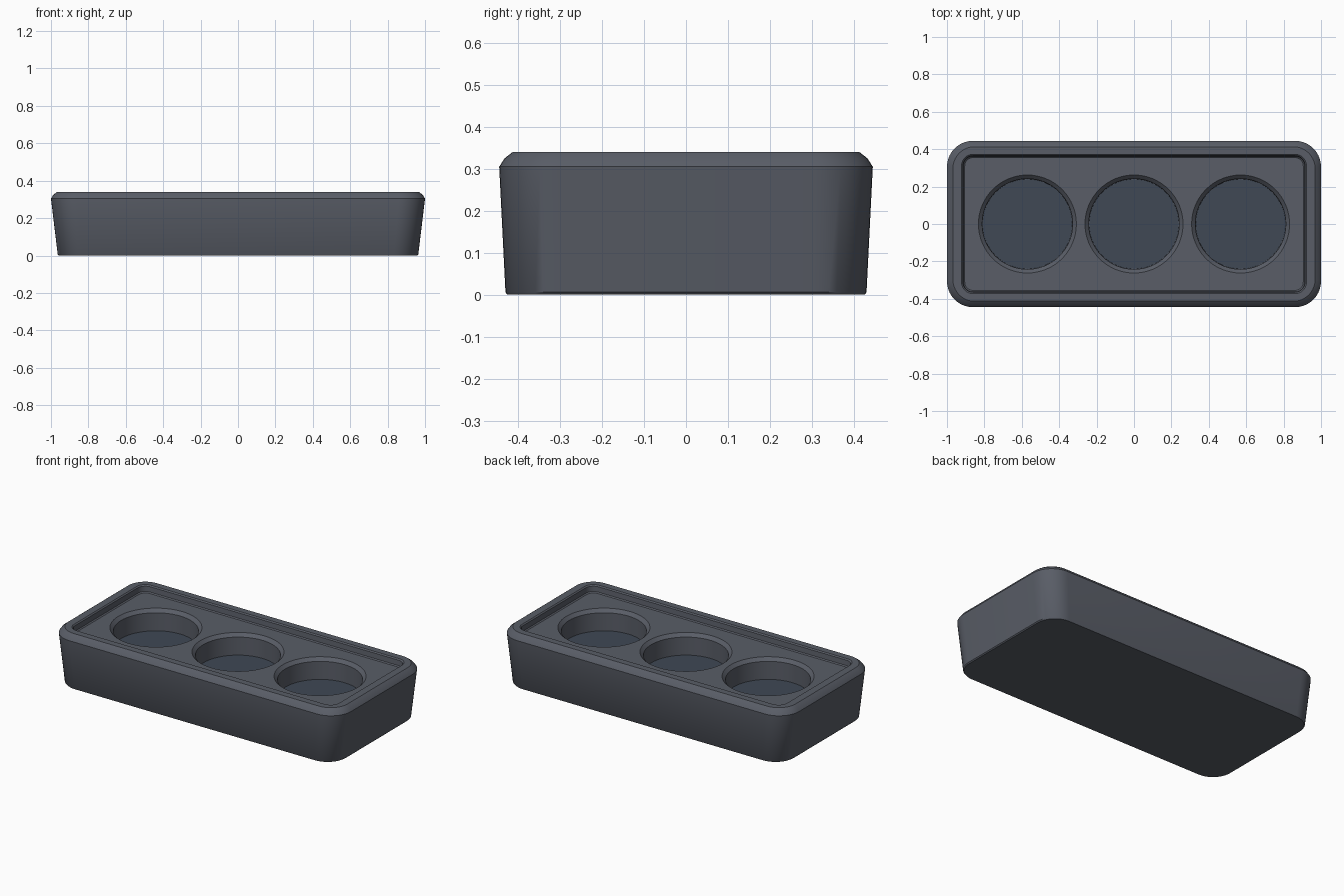
import bpy, bmesh, math

if "Cube" in bpy.data.objects:
    bpy.data.objects.remove(bpy.data.objects["Cube"])


def material(name, color):
    m = bpy.data.materials.new(name)
    m.diffuse_color = (*color, 1)
    m.use_nodes = True
    m.node_tree.nodes["Principled BSDF"].inputs["Base Color"].default_value = m.diffuse_color
    return m


def finish(bm, name, mat):
    bmesh.ops.recalc_face_normals(bm, faces=bm.faces)
    mesh = bpy.data.meshes.new(name)
    bm.to_mesh(mesh)
    bm.free()
    ob = bpy.data.objects.new(name, mesh)
    bpy.context.collection.objects.link(ob)
    mesh.materials.append(mat)
    return ob


def rounded_rect(hx, hy, r, seg=10):
    pts = []
    for k, (sx, sy) in enumerate([(1, 1), (-1, 1), (-1, -1), (1, -1)]):
        for i in range(seg + 1):
            a = math.pi / 2 * (k + i / seg)
            pts.append((sx * (hx - r) + r * math.cos(a), sy * (hy - r) + r * math.sin(a)))
    return pts


def circle(r, n=64):
    return [(r * math.cos(2 * math.pi * i / n), r * math.sin(2 * math.pi * i / n)) for i in range(n)]


def loft(name, sections, mat):
    """Skin a stack of (outline, z) sections and cap both ends."""
    bm = bmesh.new()
    rings = [[bm.verts.new((x, y, z)) for x, y in outline] for outline, z in sections]
    for a, b in zip(rings, rings[1:]):
        for i in range(len(a)):
            j = (i + 1) % len(a)
            bm.faces.new((a[i], a[j], b[j], b[i]))
    bm.faces.new(rings[0][::-1])
    bm.faces.new(rings[-1])
    return finish(bm, name, mat)


def select_only(ob):
    bpy.ops.object.select_all(action='DESELECT')
    ob.select_set(True)
    bpy.context.view_layer.objects.active = ob


body_mat = material("slate", (0.10, 0.11, 0.135))
floor_mat = material("dark_slate", (0.05, 0.065, 0.09))
DECK, FLOOR = 0.295, 0.16

# Tray body: tapered sides, softened rim, sunken deck
profile = [  # half x, half y, corner radius, z
    (0.958, 0.426, 0.125, 0.0), (0.964, 0.43, 0.13, 0.006),
    (1.0, 0.445, 0.14, 0.305), (0.987, 0.432, 0.13, 0.325), (0.968, 0.413, 0.115, 0.34),
    (0.922, 0.372, 0.06, 0.34), (0.915, 0.365, 0.055, 0.333),
    (0.912, 0.362, 0.05, DECK + 0.006), (0.905, 0.355, 0.045, DECK)]
body = loft("tray_body", [(rounded_rect(x, y, r), z) for x, y, r, z in profile], body_mat)

# Three round wells with bevelled lips, each with a floor disc
for i, x in enumerate((-0.57, 0, 0.57)):
    cutter = loft("well_cutter", [(circle(0.24), FLOOR), (circle(0.242), DECK - 0.02),
                                  (circle(0.262), DECK), (circle(0.262), 0.5)], body_mat)
    cutter.location.x = x
    cutter.hide_render = True
    mod = body.modifiers.new("well", 'BOOLEAN')
    mod.operation = 'DIFFERENCE'
    mod.solver = 'EXACT'
    mod.object = cutter
    select_only(body)
    bpy.ops.object.modifier_apply(modifier=mod.name)
    bpy.data.objects.remove(cutter)
    pad = loft(f"well_floor_{i + 1}", [(circle(0.2395), FLOOR - 0.004), (circle(0.2395), FLOOR + 0.003)], floor_mat)
    pad.location.x = x

for ob in list(bpy.context.collection.objects):
    select_only(ob)
    bpy.ops.object.shade_smooth_by_angle(angle=math.radians(35))
